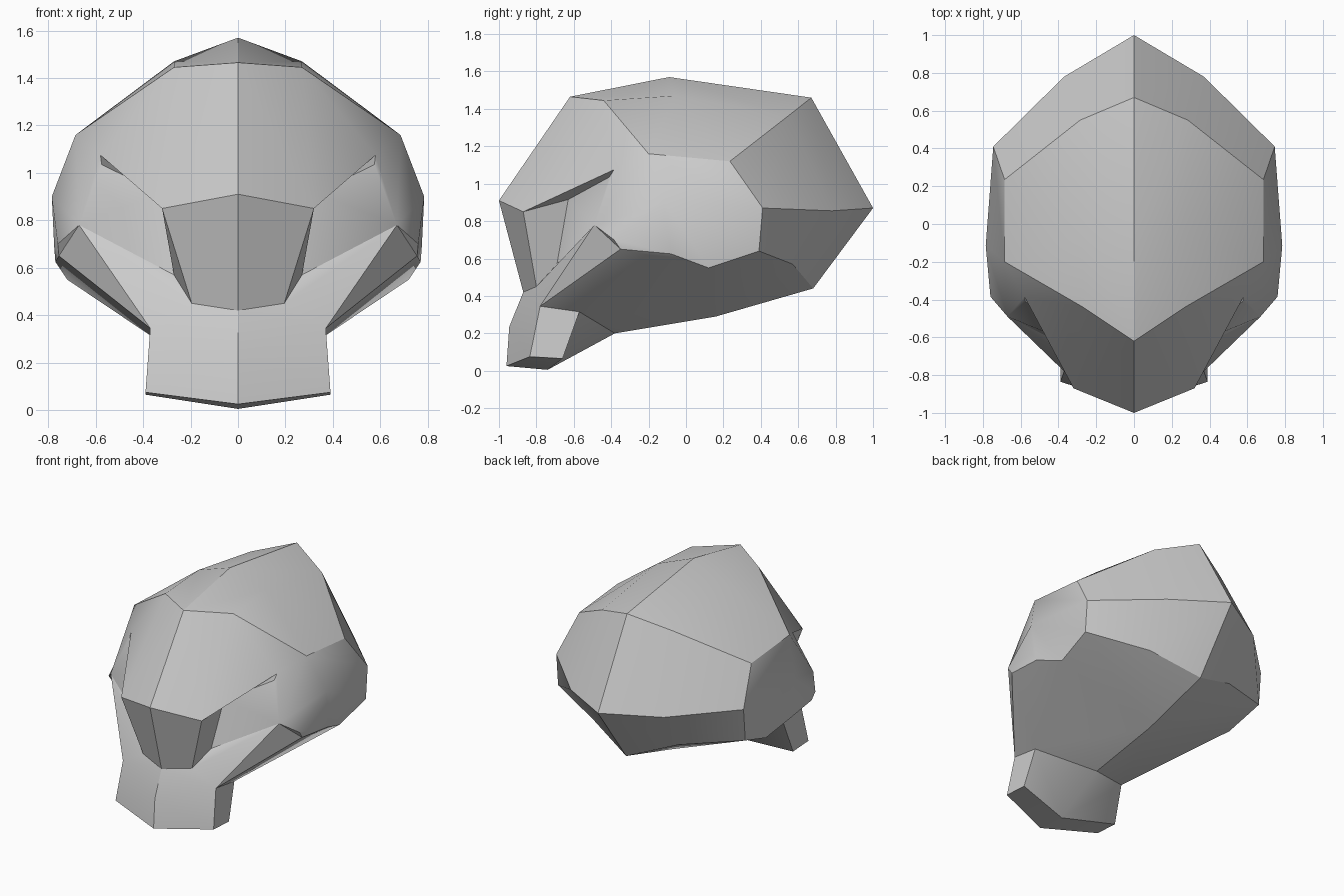
import bpy
import bmesh
import math

cube = bpy.data.objects.get("Cube")
if cube:
    bpy.data.objects.remove(cube, do_unlink=True)

grey = bpy.data.materials.new("plain_grey")
grey.use_nodes = True
colour = (0.6, 0.6, 0.6, 1)
grey.diffuse_color = colour
grey.node_tree.nodes["Principled BSDF"].inputs["Base Color"].default_value = colour

# Centre line of the head, as (y, z)
centre = dict(
    hairline=(-.62, 1.465), peak=(-.09, 1.57), crown_back=(.67, 1.46),
    nape=(1, .87), nape_low=(.68, .44), base=(.16, .29), throat=(-.38, .2),
    chin_low=(-.74, .005), chin=(-.96, .025), lip=(-.945, .235),
    visor_low=(-.87, .42), brow=(-1, .91))

# Landmarks on the left half, grouped by region
upper = dict(
    hair_side=(.27, -.44, 1.445), crown_side=(.27, -.06, 1.47),
    crown_rear=(.285, .55, 1.365), temple=(.685, -.2, 1.16),
    temple_rear=(.685, .235, 1.12), nape_side=(.37, .78, .855),
    ear_rear=(.745, .41, .87), ear_rear_low=(.745, .39, .64),
    nape_under=(.34, .57, .57))
ear = dict(
    ear_mid=(.785, -.115, .9), ear_low=(.775, -.115, .69),
    ear_rim=(.77, -.08, .625), ear_base=(.72, .12, .55),
    cheek_bone=(.67, -.49, .78), cheek_rear=(.76, -.385, .7),
    cheek_rim=(.755, -.35, .65))
face = dict(
    brow_side=(.32, -.87, .85), brow_end=(.58, -.385, 1.075),
    socket_end=(.575, -.41, 1.035), socket_top=(.33, -.63, .915),
    socket_low=(.27, -.69, .57), visor_side=(.195, -.8, .45),
    jaw_top=(.37, -.78, .345), jaw_rear=(.37, -.57, .315),
    chin_side=(.39, -.835, .075), chin_rear=(.39, -.66, .065))

panels = {
    "crown": ["hairline hair_side crown_side peak", "hair_side temple crown_side",
              "crown_side temple temple_rear", "crown_side temple_rear crown_rear",
              "peak crown_side crown_rear crown_back"],
    "forehead": ["hairline hair_side brow_side brow",
                 "hair_side temple brow_end brow_side"],
    "back": ["crown_back crown_rear nape_side nape",
             "crown_rear temple_rear ear_rear nape_side",
             "nape nape_side nape_under nape_low",
             "nape_side ear_rear ear_rear_low nape_under"],
    "ear": ["temple temple_rear ear_rear ear_mid", "temple ear_mid cheek_bone brow_end",
            "brow_end cheek_bone socket_end", "ear_mid ear_low cheek_rear cheek_bone",
            "ear_mid ear_low ear_rim ear_base",
            "ear_mid ear_base ear_rear_low ear_rear"],
    "cheek": ["cheek_rear ear_low ear_rim cheek_rim", "cheek_bone cheek_rear cheek_rim",
              "cheek_bone cheek_rim jaw_top", "cheek_bone jaw_top visor_side",
              "cheek_bone visor_side socket_low",
              "cheek_bone socket_low socket_top socket_end"],
    "visor": ["brow_side brow_end socket_end socket_top",
              "brow brow_side visor_side visor_low",
              "brow_side socket_top socket_low visor_side"],
    "jaw": ["visor_low visor_side jaw_top lip", "lip jaw_top chin_side chin",
            "jaw_top jaw_rear chin_rear chin_side", "chin chin_side chin_rear chin_low",
            "chin_low chin_rear jaw_rear throat"],
    "underside": ["cheek_rim ear_rim ear_base jaw_rear", "cheek_rim jaw_rear jaw_top",
                  "base nape_low nape_under ear_rear_low",
                  "base ear_rear_low ear_base", "base ear_base jaw_rear throat"],
}

# Weld the panels into one shell, mirrored across the centre line
bm = bmesh.new()
middle = {name: bm.verts.new((0, y, z)) for name, (y, z) in centre.items()}
for side in (1, -1):
    points = dict(middle)
    for name, (x, y, z) in {**upper, **ear, **face}.items():
        points[name] = bm.verts.new((side * x, y, z))
    for region in panels.values():
        for panel in region:
            bm.faces.new([points[name] for name in panel.split()])
bmesh.ops.recalc_face_normals(bm, faces=bm.faces)

mesh = bpy.data.meshes.new("head_shell")
bm.to_mesh(mesh)
bm.free()
mesh.materials.append(grey)
head = bpy.data.objects.new("head_shell", mesh)
bpy.context.collection.objects.link(head)

# Soft panels with crisp creases
bpy.ops.object.select_all(action="DESELECT")
head.select_set(True)
bpy.context.view_layer.objects.active = head
bpy.ops.object.shade_smooth_by_angle(angle=math.radians(30))
